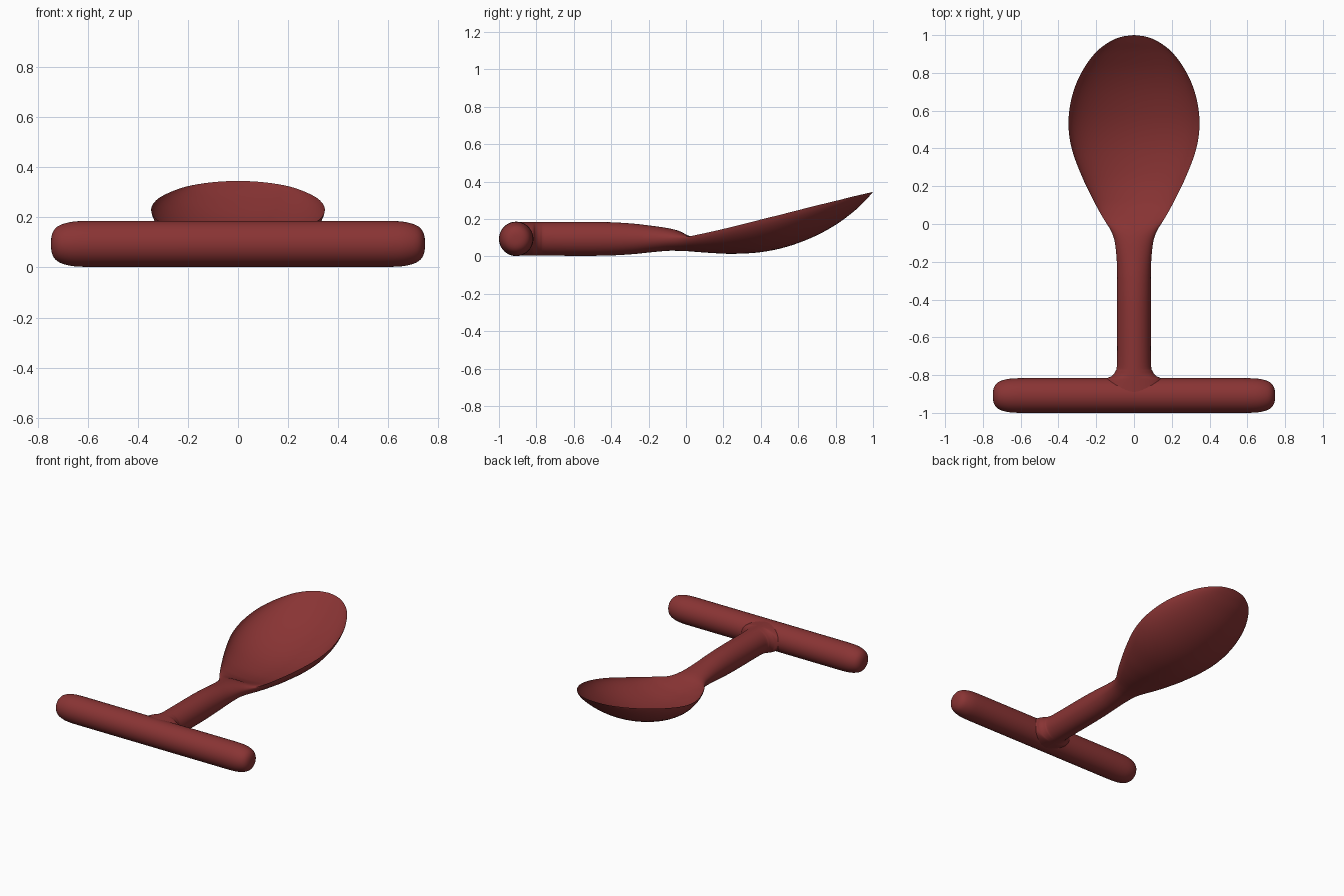
import bpy, bmesh, math

if "Cube" in bpy.data.objects:
    bpy.data.objects.remove(bpy.data.objects["Cube"])

red = bpy.data.materials.new("dark red")
red.diffuse_color = (0.25, 0.034, 0.034, 1)
red.use_nodes = True
red.node_tree.nodes["Principled BSDF"].inputs["Base Color"].default_value = red.diffuse_color


def make_object(name, rings):
    """Skin closed rings of points, cap both ends, shade smooth."""
    bm = bmesh.new()
    vs = [[bm.verts.new(p) for p in r] for r in rings]
    n = len(vs[0])
    for a, b in zip(vs, vs[1:]):
        for i in range(n):
            j = (i + 1) % n
            bm.faces.new((a[i], a[j], b[j], b[i]))
    bm.faces.new(vs[0])
    bm.faces.new(vs[-1])
    bmesh.ops.remove_doubles(bm, verts=bm.verts, dist=1e-5)
    bmesh.ops.recalc_face_normals(bm, faces=bm.faces)
    me = bpy.data.meshes.new(name)
    bm.to_mesh(me)
    bm.free()
    me.materials.append(red)
    ob = bpy.data.objects.new(name, me)
    bpy.context.collection.objects.link(ob)
    bpy.context.view_layer.objects.active = ob
    ob.select_set(True)
    bpy.ops.object.shade_smooth_by_angle(angle=math.radians(50))
    ob.select_set(False)
    return ob


def catmull(rows, steps):
    """Smooth curve through the rows."""
    out = []
    for i in range(len(rows) - 1):
        p0, p1 = rows[max(i - 1, 0)], rows[i]
        p2, p3 = rows[i + 1], rows[min(i + 2, len(rows) - 1)]
        for s in range(steps):
            t = s / steps
            out.append([b + 0.5 * t * (c - a + t * (2*a - 5*b + 4*c - d + t * (3*(b - c) + d - a)))
                        for a, b, c, d in zip(p0, p1, p2, p3)])
    out.append(list(rows[-1]))
    return out


# Crossbar: rounded rod along x
R, CY, CZ = 0.092, -0.908, 0.094
end = [(0.747, 0.0), (0.745, 0.03), (0.735, 0.055), (0.715, 0.073),
       (0.68, 0.085), (0.64, 0.0905), (0.58, R)]
half = catmull(end, 3)
profile = [(-x, r) for x, r in half] + [(x, r) for x, r in reversed(half)]
N = 48
make_object("crossbar", [[(x, CY + r * math.cos(2 * math.pi * k / N),
                           CZ + r * math.sin(2 * math.pi * k / N)) for k in range(N)]
                         for x, r in profile])

# Stem and bowl: y, half width, rim height, bottom height, top (inside) height
stations = [
    (-0.90, 0.180, 0.094, 0.004, 0.184),
    (-0.825, 0.150, 0.094, 0.004, 0.184),
    (-0.805, 0.118, 0.094, 0.004, 0.184),
    (-0.78, 0.099, 0.094, 0.004, 0.184),
    (-0.73, 0.090, 0.094, 0.004, 0.184),
    (-0.45, 0.089, 0.094, 0.004, 0.184),
    (-0.30, 0.089, 0.094, 0.011, 0.177),
    (-0.20, 0.091, 0.094, 0.021, 0.166),
    (-0.10, 0.101, 0.096, 0.030, 0.152),
    (-0.04, 0.120, 0.099, 0.030, 0.137),
    (0.01, 0.150, 0.106, 0.028, 0.113),
    (0.06, 0.180, 0.116, 0.024, 0.092),
    (0.13, 0.217, 0.131, 0.019, 0.070),
    (0.25, 0.275, 0.159, 0.014, 0.052),
    (0.40, 0.330, 0.197, 0.023, 0.056),
    (0.54, 0.347, 0.232, 0.052, 0.083),
    (0.68, 0.327, 0.268, 0.104, 0.134),
    (0.80, 0.279, 0.297, 0.169, 0.196),
    (0.90, 0.210, 0.322, 0.243, 0.265),
    (0.96, 0.137, 0.336, 0.300, 0.313),
    (0.99, 0.070, 0.343, 0.334, 0.337),
    (1.00, 0.001, 0.346, 0.345, 0.3455),
]
M = 24
rings = []
for y, w, rim, bottom, top in catmull(stations, 5):
    # bowl sections are a little more pointed at the rim than the round stem
    e = 1 + 0.25 * min(max((y + 0.05) / 0.3, 0), 1)
    ring = []
    for k in range(2 * M):
        a = math.pi * k / M
        s = math.sin(a)
        h = (top - rim) * s ** e if k <= M and s > 0 else -(rim - bottom) * abs(s) ** e
        ring.append((w * math.cos(a), y, rim + h))
    rings.append(ring)
make_object("stem_and_bowl", rings)
